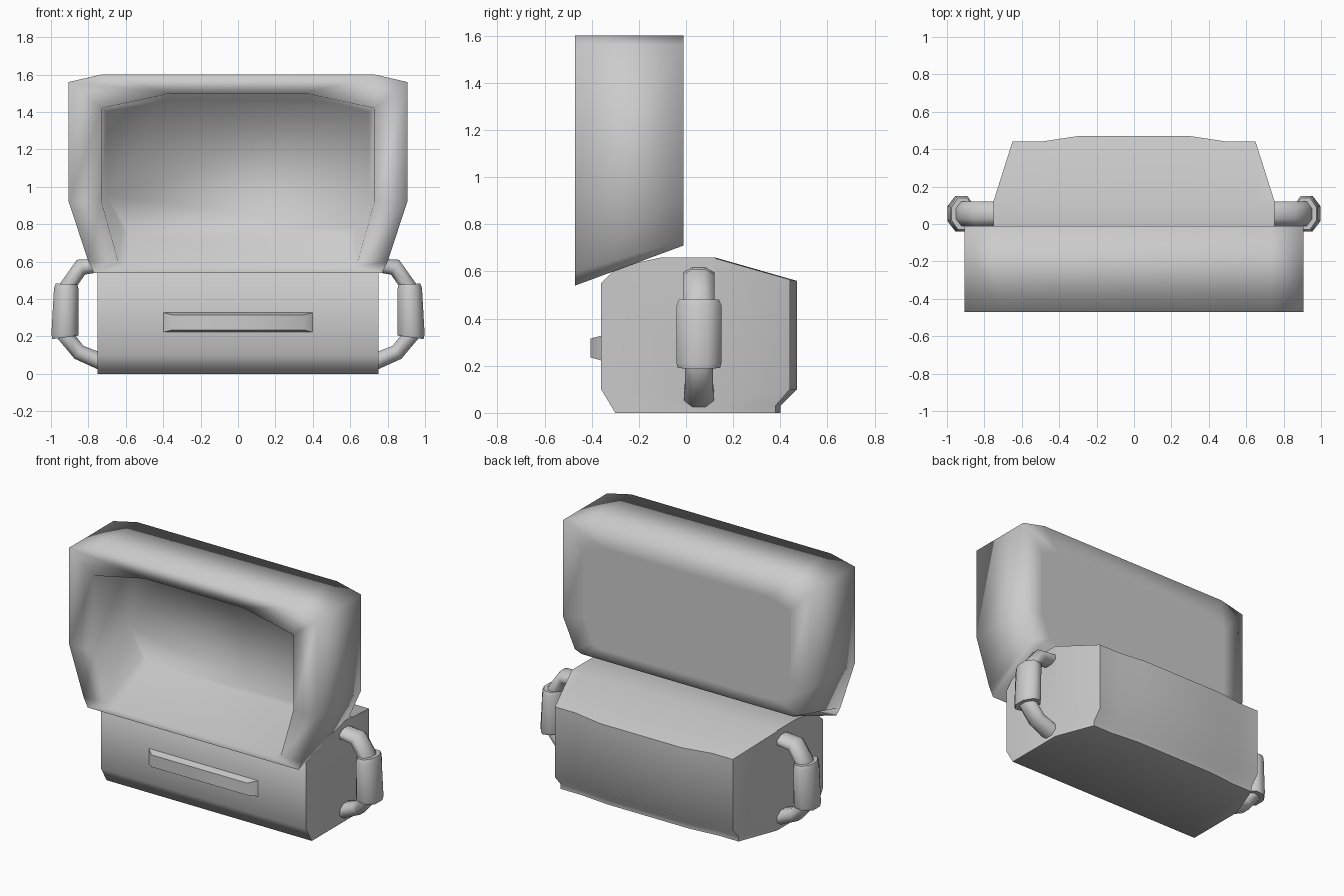
import bpy
import math
from mathutils import Vector

if "Cube" in bpy.data.objects:
    bpy.data.objects.remove(bpy.data.objects["Cube"])


def loft(name, rings, cap=True, angle=60):
    """Skin a list of equal-length vertex rings into one object."""
    n = len(rings[0])
    verts = [v for r in rings for v in r]
    faces = [(i * n + j, i * n + (j + 1) % n, (i + 1) * n + (j + 1) % n, (i + 1) * n + j)
             for i in range(len(rings) - 1) for j in range(n)]
    if cap:
        faces += [tuple(range(n)), tuple((len(rings) - 1) * n + j for j in range(n))]
    me = bpy.data.meshes.new(name)
    me.from_pydata(verts, [], faces)
    ob = bpy.data.objects.new(name, me)
    bpy.context.collection.objects.link(ob)
    bpy.ops.object.select_all(action='DESELECT')
    ob.select_set(True)
    bpy.context.view_layer.objects.active = ob
    bpy.ops.object.mode_set(mode='EDIT')
    bpy.ops.mesh.select_all(action='SELECT')
    bpy.ops.mesh.normals_make_consistent(inside=False)
    bpy.ops.object.mode_set(mode='OBJECT')
    bpy.ops.object.shade_smooth_by_angle(angle=math.radians(angle))
    return ob


def mirrored(half, y):
    """Symmetric outline in the xz plane from its right half, top to bottom."""
    pts = half + [(-x, z) for x, z in reversed(half)]
    return [(x, y, z) for x, z in pts]


# Open hood: inset back panel, outer shell, front rim and hollow inside
loft("hood", [
    mirrored([(0.62, 1.45), (0.75, 1.40), (0.75, 0.95), (0.69, 0.80), (0.64, 0.78)], -0.01),
    mirrored([(0.73, 1.60), (0.905, 1.56), (0.905, 0.92), (0.82, 0.73), (0.77, 0.71)], -0.01),
    mirrored([(0.73, 1.60), (0.905, 1.56), (0.905, 0.92), (0.80, 0.60), (0.77, 0.54)], -0.47),
    mirrored([(0.36, 1.50), (0.73, 1.42), (0.73, 0.92), (0.64, 0.60), (0.60, 0.57)], -0.465),
    mirrored([(0.40, 1.46), (0.70, 1.40), (0.70, 0.95), (0.62, 0.78), (0.58, 0.75)], -0.12),
], angle=100)


# Body: side profiles lofted across the width, with tapered rear corners
def profile(x, back, top, low):
    front = [(-0.30, 0), (-0.36, 0.10), (-0.36, 0.55), (-0.29, 0.62), (-0.10, 0.66), (0.12, 0.66)]
    return [(x, y, z) for y, z in front + [(back, top), (back, 0.10), (low, 0.03), (low, 0)]]


half = [(0.75, 0.125, 0.655, 0.12), (0.65, 0.44, 0.565, 0.38),
        (0.50, 0.44, 0.565, 0.38), (0.30, 0.47, 0.56, 0.40)]
loft("body", [profile(-x, *r) for x, *r in half] + [profile(x, *r) for x, *r in reversed(half)])

# Front latch ridge
loft("latch_ridge", [
    [(s * w, y, z) for s, z in ((-1, lo), (1, lo), (1, hi), (-1, hi))]
    for y, w, lo, hi in ((-0.35, 0.41, 0.22, 0.33), (-0.405, 0.35, 0.235, 0.315))])


# Side handles: bent tube and thicker grip
def tube(name, side, stations, sides=8):
    """Stations are x, z, radius in plane, radius along y."""
    rings = []
    for i, (x, z, r, ry) in enumerate(stations):
        a, b = stations[max(i - 1, 0)], stations[min(i + 1, len(stations) - 1)]
        d = Vector((b[0] - a[0], b[1] - a[1])).normalized()
        ring = []
        for k in range(sides):
            t = math.tau * (k + 0.5) / sides
            c, s = math.cos(t) * 1.08, math.sin(t) * 1.08
            ring.append((side * (x - d.y * r * c), 0.055 + ry * s, z + d.x * r * c))
        rings.append(ring)
    return loft(name, rings)


for side, label in ((1, "right"), (-1, "left")):
    tube("handle_bar_" + label, side, [
        (0.70, 0.585, 0.035, 0.065), (0.84, 0.57, 0.045, 0.065), (0.91, 0.47, 0.045, 0.065),
        (0.92, 0.20, 0.048, 0.06), (0.85, 0.115, 0.042, 0.06), (0.72, 0.06, 0.045, 0.065)])
    tube("handle_grip_" + label, side, [
        (0.917, 0.48, 0.058, 0.085), (0.918, 0.455, 0.066, 0.095),
        (0.925, 0.21, 0.073, 0.095), (0.923, 0.195, 0.070, 0.09)])
